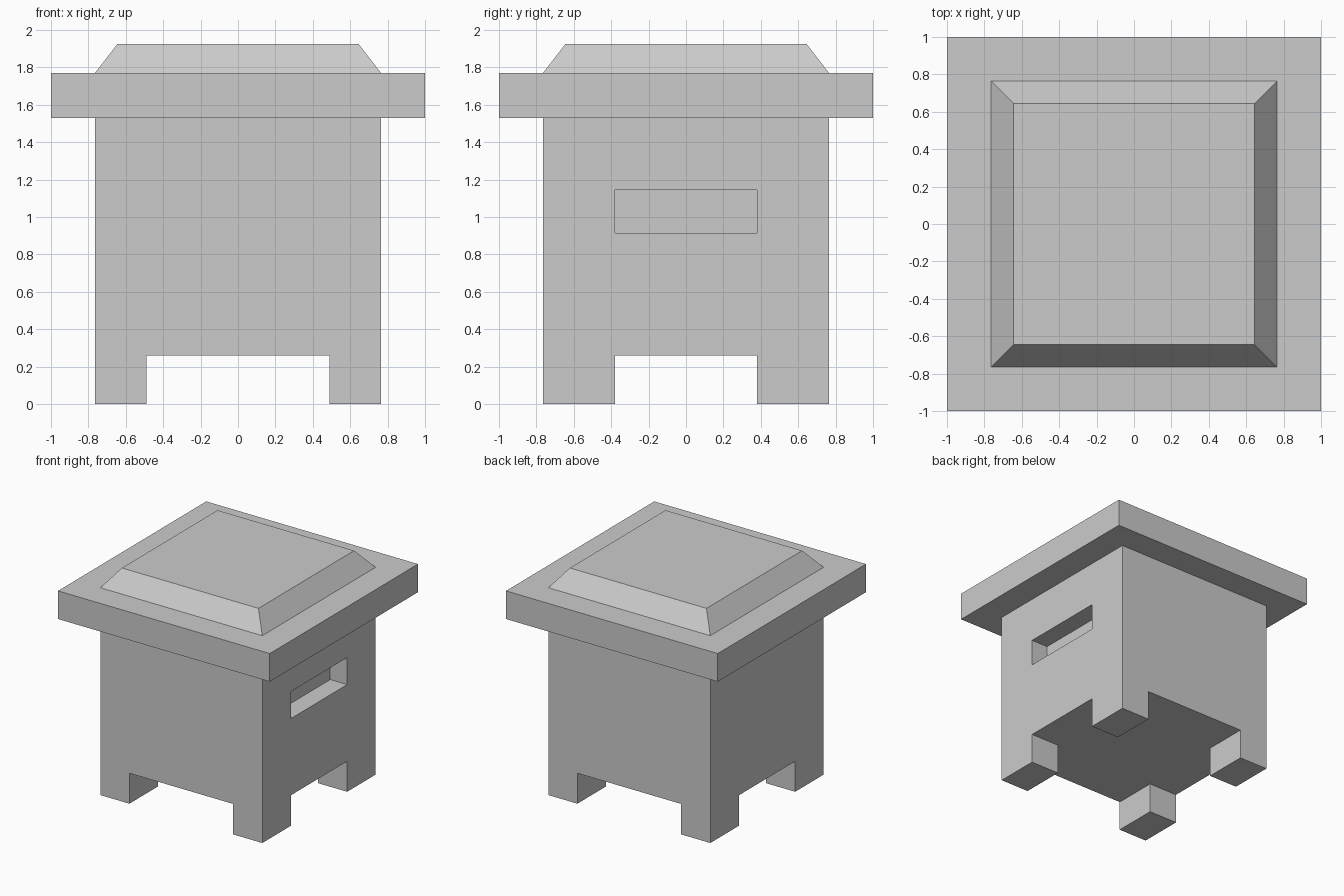
import bpy
import bmesh

if "Cube" in bpy.data.objects:
    bpy.data.objects.remove(bpy.data.objects["Cube"])


def block(name, x, y, z, taper=1.0):
    """Box from (min, max) ranges; taper scales its top face about the centre."""
    bm = bmesh.new()
    bmesh.ops.create_cube(bm, size=1)
    for v in bm.verts:
        s = taper if v.co.z > 0 else 1.0
        v.co.x = (x[0] + x[1]) / 2 + v.co.x * s * (x[1] - x[0])
        v.co.y = (y[0] + y[1]) / 2 + v.co.y * s * (y[1] - y[0])
        v.co.z = z[0] if v.co.z < 0 else z[1]
    mesh = bpy.data.meshes.new(name)
    bm.to_mesh(mesh)
    bm.free()
    obj = bpy.data.objects.new(name, mesh)
    bpy.context.collection.objects.link(obj)
    return obj


def cut(target, cutter):
    """Subtract a hidden cutter from the target."""
    mod = target.modifiers.new(cutter.name, 'BOOLEAN')
    mod.operation = 'DIFFERENCE'
    mod.solver = 'EXACT'
    mod.object = cutter
    cutter.hide_render = True
    cutter.hide_set(True)


HALF = 0.765      # body half width
FLOOR = 0.26      # underside of the body, top of the legs
EAVE = 1.53       # underside of the lid
LID_TOP = 1.77

# Body, with the gaps between the four legs cut through both ways
body = block("body", (-HALF, HALF), (-HALF, HALF), (0, EAVE))
cut(body, block("front_leg_gap_cutter", (-0.49, 0.49), (-1, 1), (-0.2, FLOOR)))
cut(body, block("side_leg_gap_cutter", (-1, 1), (-0.38, 0.38), (-0.2, FLOOR)))

# Shallow slot in the right side
cut(body, block("slot_cutter", (HALF - 0.16, 1), (-0.38, 0.38), (0.915, 1.145)))

# Overhanging lid and its bevelled cap
block("lid", (-1, 1), (-1, 1), (EAVE, LID_TOP))
block("lid_cap", (-HALF, HALF), (-HALF, HALF), (LID_TOP, 1.925), taper=0.645 / HALF)
